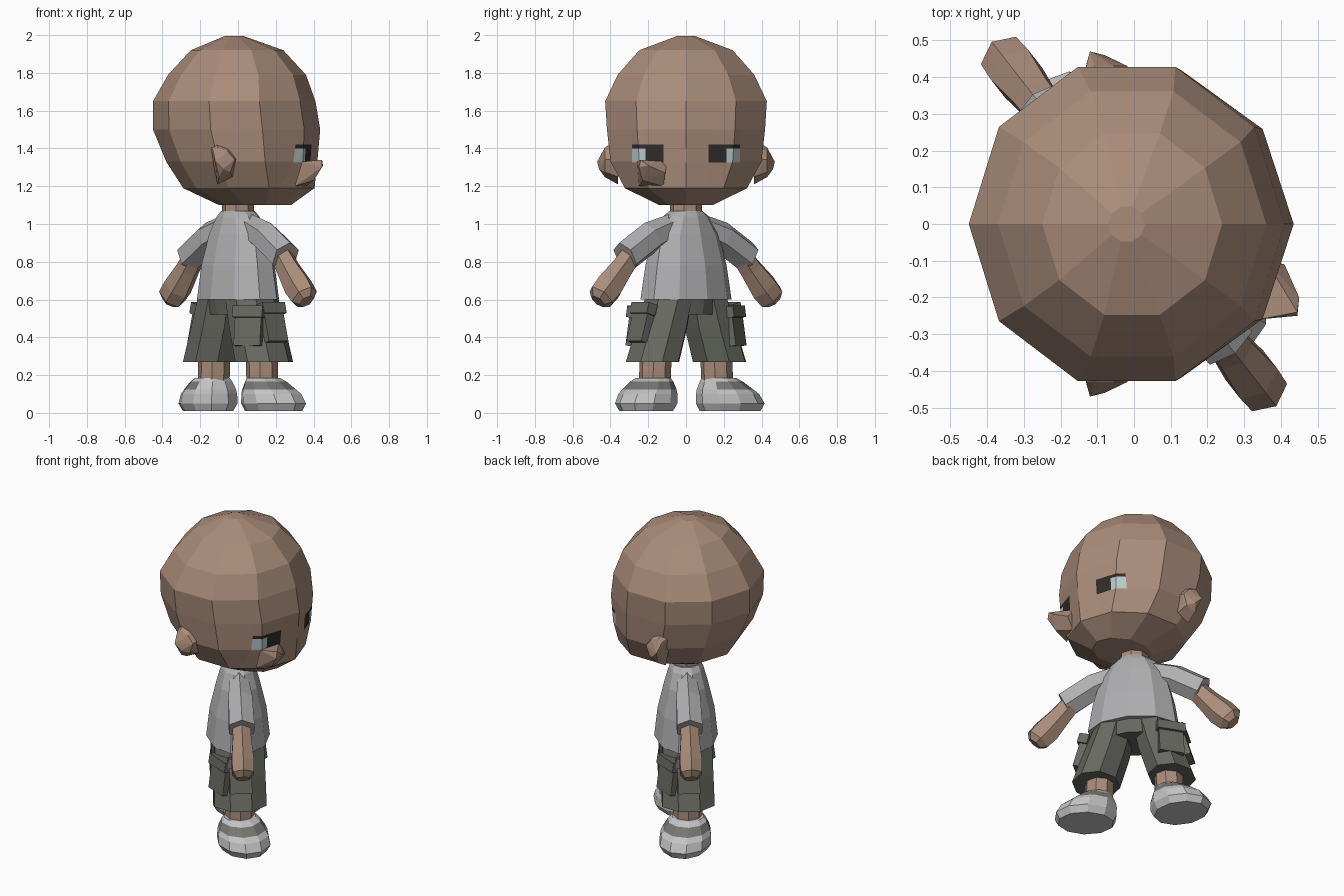
import bpy, bmesh, math
from mathutils import Vector, Matrix

if "Cube" in bpy.data.objects:
    bpy.data.objects.remove(bpy.data.objects["Cube"])

def material(name, rgb):
    m = bpy.data.materials.new(name)
    m.diffuse_color = (*rgb, 1)
    m.use_nodes = True
    m.node_tree.nodes["Principled BSDF"].inputs["Base Color"].default_value = m.diffuse_color
    return m

SKIN = material("skin", (0.40, 0.265, 0.195))
SHIRT = material("shirt grey", (0.43, 0.43, 0.44))
SHORTS = material("shorts green grey", (0.135, 0.14, 0.118))
SHOE = material("shoe light grey", (0.55, 0.55, 0.55))
STRIPE = material("shoe stripe", (0.18, 0.185, 0.165))
DARK = material("eye dark", (0.03, 0.026, 0.022))
WHITE = material("eye white", (0.50, 0.60, 0.60))

FACING = math.radians(38)
BODY = Matrix.Rotation(FACING, 4, 'Z')      # body frame: x forward, y to its left
UP = Vector((0, 0, 1))

def finish(name, bm, mats, matrix=Matrix()):
    bmesh.ops.transform(bm, matrix=matrix, verts=bm.verts)
    bmesh.ops.recalc_face_normals(bm, faces=bm.faces)
    me = bpy.data.meshes.new(name)
    bm.to_mesh(me)
    bm.free()
    for m in mats:
        me.materials.append(m)
    ob = bpy.data.objects.new(name, me)
    bpy.context.collection.objects.link(ob)
    return ob

def ellipse(c, u, v, n, phase=0.0):
    c, u, v = Vector(c), Vector(u), Vector(v)
    return [c + u * math.cos(2 * math.pi * (i + phase) / n)
            + v * math.sin(2 * math.pi * (i + phase) / n) for i in range(n)]

def loft(rings):
    """Skin a stack of equal rings and cap both ends."""
    bm = bmesh.new()
    vs = [[bm.verts.new(p) for p in r] for r in rings]
    n = len(rings[0])
    for a, b in zip(vs, vs[1:]):
        for i in range(n):
            bm.faces.new((a[i], a[(i + 1) % n], b[(i + 1) % n], b[i]))
    bm.faces.new(vs[0][::-1])
    bm.faces.new(vs[-1])
    return bm

def hull(points):
    bm = bmesh.new()
    for p in points:
        bm.verts.new(p)
    r = bmesh.ops.convex_hull(bm, input=bm.verts)
    junk = [g for g in r["geom_interior"] if isinstance(g, bmesh.types.BMVert)]
    bmesh.ops.delete(bm, geom=junk, context='VERTS')
    return bm

def tube(path, n=8, phase=0.5):
    """Limb in the body's side plane: (side, height, radius, depth) stations."""
    d = Vector((0, path[-1][0] - path[0][0], path[-1][1] - path[0][1])).normalized()
    across = d.cross(Vector((1, 0, 0)))
    return loft([ellipse((0, y, z), Vector((dep, 0, 0)), across * r, n, phase)
                 for y, z, r, dep in path])

# Head: faceted rings (height, back, front, half width), turned to face +x
head_rings = [(1.10, -.10, .28, .15), (1.19, -.29, .405, .34), (1.33, -.38, .42, .42),
              (1.50, -.45, .435, .44), (1.65, -.45, .41, .45), (1.79, -.37, .36, .38),
              (1.92, -.25, .24, .26), (1.995, -.07, .03, .05)]
bm = loft([ellipse(((b + f) / 2, 0, z), ((f - b) / 2, 0, 0), (0, w, 0), 10)
           for z, b, f, w in head_rings])
# Eyes: cut the front of the head, then colour the pieces by position
cuts = [(UP, z) for z in (1.325, 1.40, 1.42)]
cuts += [(Vector((0, 1, 0)), s * y) for s in (-1, 1) for y in (.12, .215, .285)]
for normal, d in cuts:
    faces = [f for f in bm.faces if f.calc_center_median().x > .2
             and 1.2 < f.calc_center_median().z < 1.5]
    geom = set(faces) | {e for f in faces for e in f.edges} | {v for f in faces for v in f.verts}
    bmesh.ops.bisect_plane(bm, geom=list(geom), plane_co=normal * d, plane_no=normal)
for f in bm.faces:
    c = f.calc_center_median()
    if c.x > .2 and 1.325 < c.z < 1.42 and .12 < abs(c.y) < .285:
        f.material_index = 1 if c.z > 1.40 or abs(c.y) < .215 else 2
finish("head", bm, [SKIN, DARK, WHITE])

# Pointed cheek piece on one side of the face
finish("cheek", hull([(.34, -.26, 1.33), (.36, -.10, 1.33), (.445, -.24, 1.34), (.45, -.20, 1.31),
                      (.445, -.25, 1.30), (.40, -.23, 1.23), (.36, -.12, 1.20),
                      (.30, -.25, 1.20), (.41, -.11, 1.27)]), [SKIN])

# Ears
ear = [(-.15, 1.42), (-.12, 1.45), (-.05, 1.42), (0, 1.35), (-.03, 1.25), (-.11, 1.21)]
for s, side in ((1, "left"), (-1, "right")):
    pts = [(x, s * .36, z) for x, z in ear]
    pts += [(-.07 + (x + .07) * .75, s * .43, 1.32 + (z - 1.32) * .65) for x, z in ear]
    pts += [(-.12, s * .47, 1.33), (-.08, s * .46, 1.29)]
    finish(side + "_ear", hull(pts), [SKIN])

# Neck
finish("neck", loft([ellipse((0, 0, z), (.085, 0, 0), (0, .085, 0), 8) for z in (1.0, 1.2)]),
       [SKIN], BODY)

# Shirt body: (height, half width, half depth)
torso = [(.60, .275, .185), (.78, .245, .165), (.95, .20, .125), (1.04, .135, .10), (1.07, .095, .085)]
finish("shirt", loft([ellipse((0, 0, z), (d, 0, 0), (0, w, 0), 10) for z, w, d in torso]),
       [SHIRT], BODY)

# Shorts waist
finish("shorts_waist", loft([ellipse((0, 0, z), (d, 0, 0), (0, w, 0), 10)
                             for z, w, d in ((.52, .235, .14), (.62, .235, .16))]), [SHORTS], BODY)

shoe = [(.01, -.10, .23, .13), (.05, -.12, .25, .155), (.10, -.12, .22, .15),
        (.125, -.115, .185, .14), (.165, -.10, .13, .115), (.185, -.09, .09, .095)]
for s, side in ((1, "left"), (-1, "right")):
    flip = BODY @ Matrix.Scale(s, 4, (0, 1, 0))
    # Sleeves and arms
    finish(side + "_sleeve", tube([(.08, .99, .07, .06), (.24, .93, .085, .08),
                                   (.41, .825, .085, .085)], 6), [SHIRT], flip)
    finish(side + "_arm", tube([(.34, .87, .06, .06), (.43, .765, .068, .062), (.52, .665, .085, .075),
                                (.57, .615, .08, .07), (.59, .59, .045, .04)], 6), [SKIN], flip)
    # Shorts legs and bare legs
    finish(side + "_shorts_leg", loft([ellipse((0, y, z), (d, 0, 0), (0, w, 0), 8, .5) for y, z, w, d in
                                       ((.12, .60, .12, .155), (.165, .45, .135, .16),
                                        (.225, .27, .14, .165))]), [SHORTS], flip)
    finish(side + "_leg", loft([ellipse((0, y, z), (.085, 0, 0), (0, .085, 0), 8)
                                for y, z in ((.20, .40), (.21, .14))]), [SKIN], flip)
    # Shoes, splayed outward, with a stripe over the instep
    bm = loft([ellipse(((b + f) / 2, 0, z), ((f - b) / 2, 0, 0), (0, w, 0), 10, .5)
               for z, b, f, w in shoe])
    for f in bm.faces:
        c = f.calc_center_median()
        if .125 < c.z < .165 and c.x > -.03:
            f.material_index = 1
    finish(side + "_shoe", bm, [SHOE, STRIPE],
           flip @ Matrix.Translation((0, .22, 0)) @ Matrix.Rotation(math.radians(73), 4, 'Z'))
    # Cargo pockets: a pouch and a flap, one outside and one turned 60 degrees around the leg
    for name, turn, w in (("outer", 0, .13), ("corner", -60, .15)):
        az = math.radians(90 * s + turn)
        place = (BODY @ Matrix.Translation((0, s * .175, .43)) @ Matrix.Rotation(az, 4, 'Z')
                 @ Matrix.Rotation(-math.radians(16 if turn == 0 else 8), 4, 'Y'))
        for part, z, h, t, extra in (("pouch", -.01, .17, .155, 0), ("flap", .085, .06, .17, .02)):
            bm = bmesh.new()
            bmesh.ops.create_cube(bm, size=1, matrix=Matrix.Translation((t - .03, 0, z))
                                  @ Matrix.Diagonal((.06, w + extra, h, 1)))
            finish(f"{side}_{name}_pocket_{part}", bm, [SHORTS], place)
